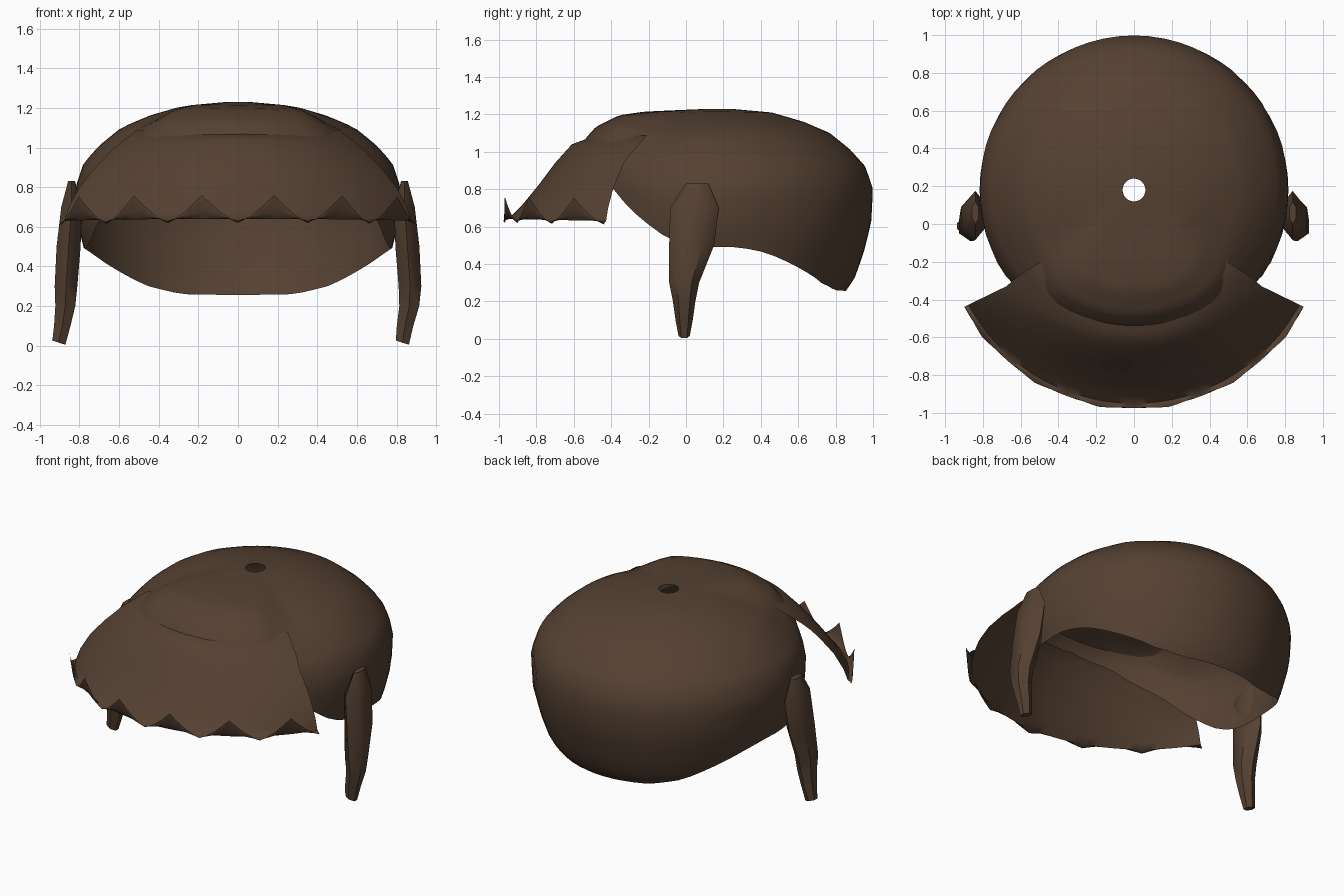
import bpy
import math
from mathutils import Vector

if "Cube" in bpy.data.objects:
    bpy.data.objects.remove(bpy.data.objects["Cube"], do_unlink=True)

brown = bpy.data.materials.new("dark_brown_hair")
brown.use_nodes = True
brown.diffuse_color = (0.09, 0.052, 0.032, 1)
brown.node_tree.nodes["Principled BSDF"].inputs["Base Color"].default_value = brown.diffuse_color


def sheet(name, rows, closed=False, ends=False, angle=60):
    """Skin rows of points, from top to bottom, with quads."""
    n = len(rows[0])
    verts = [p for row in rows for p in row]
    faces = []
    for j in range(len(rows) - 1):
        for i in range(n if closed else n - 1):
            k = (i + 1) % n
            faces.append((j * n + i, (j + 1) * n + i, (j + 1) * n + k, j * n + k))
    if ends:
        faces.append(tuple(range(n)))
        faces.append(tuple(reversed(range(len(verts) - n, len(verts)))))
    mesh = bpy.data.meshes.new(name)
    mesh.from_pydata(verts, [], faces)
    mesh.materials.append(brown)
    obj = bpy.data.objects.new(name, mesh)
    bpy.context.collection.objects.link(obj)
    bpy.ops.object.select_all(action="DESELECT")
    obj.select_set(True)
    bpy.context.view_layer.objects.active = obj
    bpy.ops.object.shade_smooth_by_angle(angle=math.radians(angle))
    return obj


def sample(points, s):
    """Point at fractional index s of a polyline."""
    i = min(int(s), len(points) - 2)
    return points[i].lerp(points[i + 1], s - i)


def lookup(pairs, x):
    """Smooth interpolation in a table of (x, value)."""
    for (x0, v0), (x1, v1) in zip(pairs, pairs[1:]):
        if x <= x1:
            return v0 + (v1 - v0) * (x - x0) / (x1 - x0)
    return pairs[-1][1]


def vectors(pairs):
    return [Vector(p) for p in pairs]


# Cap: revolved shell with a crown hole, fuller over the forehead
SIDE = vectors([(.06, 1.23), (.28, 1.21), (.45, 1.16), (.59, 1.10), (.70, 1.01), (.78, .92),
                (.82, .80), (.81, .62), (.77, .46), (.72, .32), (.67, .25)])
FRONT = vectors([(.06, 1.23), (.40, 1.215), (.54, 1.195), (.66, 1.135), (.71, 1.08),
                 (.75, 1.02), (.77, .95)]) + SIDE[7:]
HEM = [(0, 1.0), (20, .97), (43, .82), (58, .65), (70, .53), (80, .49), (98, .49),
       (109, .46), (121, .40), (140, .30), (155, .26), (180, .255)]
COLUMNS, ROWS = 64, 20
columns = []
for i in range(COLUMNS):
    a = 2 * math.pi * i / COLUMNS
    deg = math.degrees(min(a, 2 * math.pi - a))
    w = max(0, min(1, (60 - deg) / 30))
    w = w * w * (3 - 2 * w)
    profile = [p.lerp(q, w) for p, q in zip(SIDE, FRONT)]
    hem = lookup(HEM, deg)
    end = next(k for k in range(1, len(profile)) if profile[k].y <= hem)
    upper, lower = profile[end - 1].y, profile[end].y
    stop = end - 1 + (upper - hem) / (upper - lower)
    column = []
    for j in range(ROWS + 1):
        r, z = sample(profile, stop * j / ROWS)
        column.append((r * math.sin(a), .18 - r * math.cos(a), z))
    columns.append(column)
sheet("hair_cap", list(zip(*columns)), closed=True)

# Fringe: flared sheet with six tufts curled up along its hem
MIDDLE = vectors([(.35, 1.12), (.53, 1.07), (.61, 1.04), (.70, .94), (.79, .82), (.88, .71), (.95, .64)])
EDGE = vectors([(.40, 1.09), (.55, 1.09), (.70, .99), (.80, .90), (.89, .80), (.95, .70), (.975, .63)])
TUFTS, STEPS = 6, 8
columns = []
for i in range(TUFTS * STEPS + 1):
    u = 2 * i / (TUFTS * STEPS) - 1
    profile = [p.lerp(q, u * u) for p, q in zip(MIDDLE, EDGE)]
    points = [sample(profile, s / 2) for s in range(2 * len(profile) - 1)]
    tuft = 1 - abs(2 * (i % STEPS) / STEPS - 1)
    r, z = points[-1]
    points.append(Vector((r + .025, z - .012 + .05 * tuft)))
    points.append(Vector((r + .015 + .02 * tuft, z - .02 + .14 * tuft ** 1.3)))
    column = []
    for k, (r, z) in enumerate(points):
        a = math.radians(64 + 6 * max(0, 1 - k / 5)) * u
        column.append((r * math.sin(a), -r * math.cos(a), z))
    columns.append(column)
sheet("fringe", list(zip(*columns)), angle=50)

# Side locks: tapered six-sided strands, both tips swept to the model's right
LOCK = [(.83, .84, .06, .02, .06), (.70, .84, .045, .06, .13), (.50, .855, .03, .07, .12),
        (.30, .868, -.01, .066, .08), (.20, .868, -.01, .058, .06),
        (.10, .865, -.01, .048, .046), (.015, .867, -.01, .038, .03)]
for name, side in (("left_lock", 1), ("right_lock", -1)):
    rows = []
    for z, x, y, rx, ry in LOCK:
        sweep = -.04 * max(0, 1 - z / .22)
        tilt = .012 if z < .05 else 0
        ring = []
        for k in range(6):
            a = math.radians(60 * k + 30)
            ring.append((side * x + sweep + rx * math.cos(a), y + ry * math.sin(a),
                         z - tilt * math.cos(a)))
        rows.append(ring)
    sheet(name, rows, closed=True, ends=True, angle=50)
